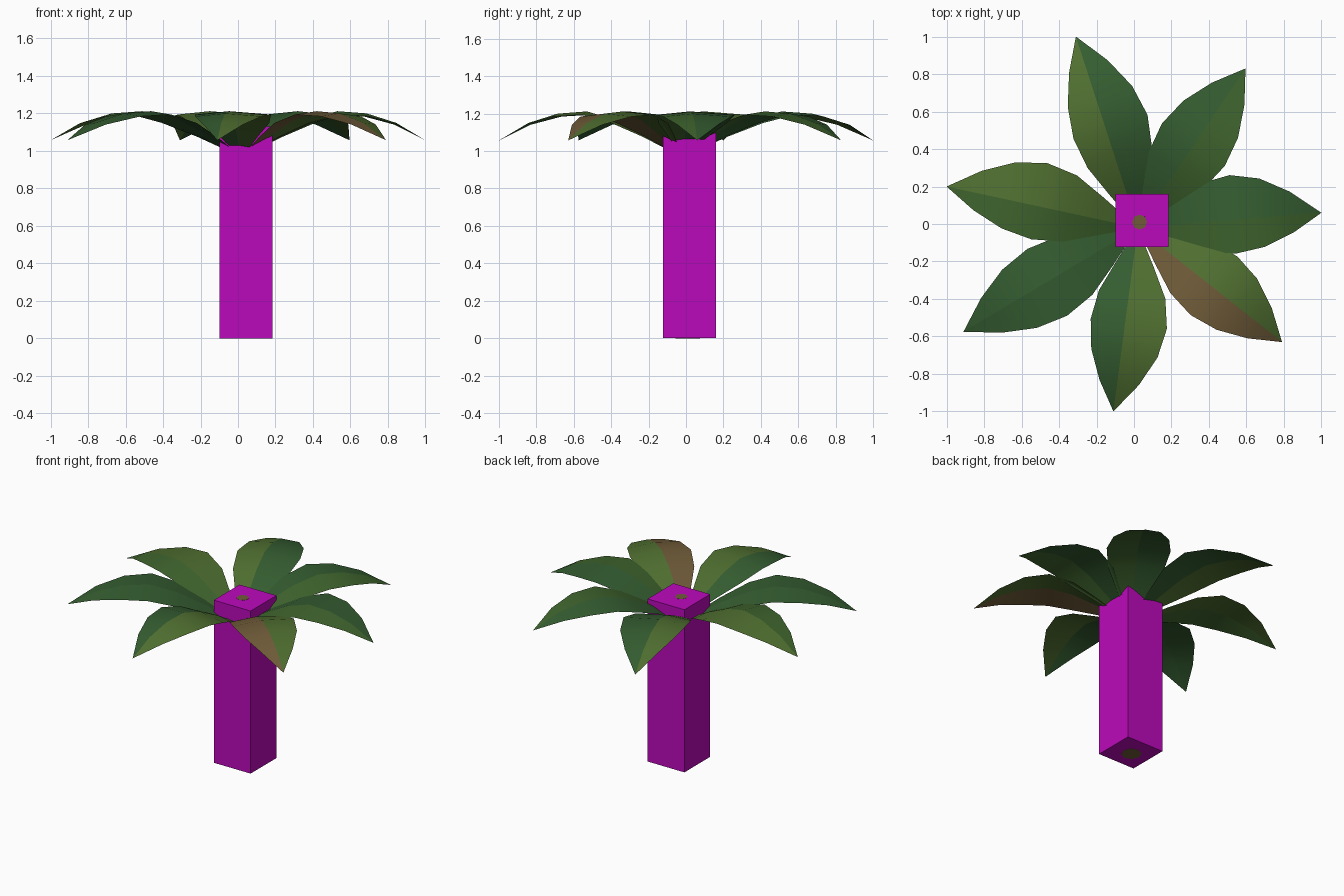
import bpy
import bmesh
from mathutils import Vector

if "Cube" in bpy.data.objects:
    bpy.data.objects.remove(bpy.data.objects["Cube"])


def material(name, rgb):
    m = bpy.data.materials.new(name)
    m.diffuse_color = (*rgb, 1)
    m.use_nodes = True
    m.node_tree.nodes["Principled BSDF"].inputs["Base Color"].default_value = m.diffuse_color
    return m


DARK = material("dark_green", (0.035, 0.11, 0.03))
MID = material("mid_green", (0.05, 0.13, 0.027))
LIGHT = material("light_green", (0.08, 0.16, 0.03))
BROWN = material("brown", (0.16, 0.105, 0.04))
MAGENTA = material("magenta", (0.5, 0.003, 0.5))

ROOT = Vector((0.02, -0.02, 0))
# Along the leaf: distance fraction, midrib height, width fraction
PROFILE = [(0.04, 0.99, 0.1), (0.2, 1.085, 0.5), (0.36, 1.165, 0.87),
           (0.52, 1.212, 1.0), (0.68, 1.2, 0.87), (0.84, 1.15, 0.52)]


def finish(name, bm, mats):
    mesh = bpy.data.meshes.new(name)
    bm.to_mesh(mesh)
    bm.free()
    for m in mats:
        mesh.materials.append(m)
    ob = bpy.data.objects.new(name, mesh)
    bpy.context.collection.objects.link(ob)
    return ob


def leaf(name, tip, left_w, right_w, left_mat, right_mat):
    """Arched two-sided leaf folded softly along its midrib."""
    bm = bmesh.new()
    d = Vector((*tip, 0)) - ROOT
    side = Vector((-d.y, d.x, 0)).normalized()
    rows = []
    for t, z, w in PROFILE:
        mid = ROOT + d * t + Vector((0, 0, z))
        drop = Vector((0, 0, -0.018 * w))
        rows.append([bm.verts.new(mid + side * left_w * w + drop),
                     bm.verts.new(mid),
                     bm.verts.new(mid - side * right_w * w + drop)])
    end = bm.verts.new((*tip, 1.057))
    for a, b in zip(rows, rows[1:]):
        for k in (0, 1):
            bm.faces.new((a[k], a[k + 1], b[k + 1], b[k])).material_index = k
    for k in (0, 1):
        bm.faces.new((rows[-1][k], rows[-1][k + 1], end)).material_index = k
    for f in bm.faces:
        f.smooth = True
    # keep the midrib crisp
    for a, b in zip(rows, rows[1:]):
        bm.edges.get((a[1], b[1])).smooth = False
    bm.edges.get((rows[-1][1], end)).smooth = False
    bm.normal_update()
    finish(name, bm, [left_mat, right_mat])


# Crown of seven leaves
LEAVES = [
    ((1.0, 0.06), 0.24, 0.18, DARK, MID),
    ((0.595, 0.83), 0.205, 0.2, DARK, MID),
    ((-0.31, 1.0), 0.18, 0.235, LIGHT, DARK),
    ((-1.0, 0.2), 0.18, 0.235, MID, LIGHT),
    ((-0.91, -0.575), 0.21, 0.205, DARK, DARK),
    ((-0.11, -1.0), 0.225, 0.185, LIGHT, DARK),
    ((0.79, -0.63), 0.21, 0.19, LIGHT, BROWN),
]
for i, spec in enumerate(LEAVES, 1):
    leaf(f"leaf_{i}", *spec)

# Square trunk block
bm = bmesh.new()
bmesh.ops.create_cube(bm, size=1)
for v in bm.verts:
    v.co = Vector((0.042 + v.co.x * 0.283, 0.018 + v.co.y * 0.283, (v.co.z + 0.5) * 1.13))
finish("trunk_block", bm, [MAGENTA])

# Thin stem inside the block, its end just showing below
bm = bmesh.new()
bmesh.ops.create_cone(bm, cap_ends=True, segments=8, radius1=0.065, radius2=0.04, depth=1.132)
bmesh.ops.translate(bm, verts=bm.verts, vec=(0.03, 0.01, 0.565))
finish("inner_stem", bm, [BROWN])
